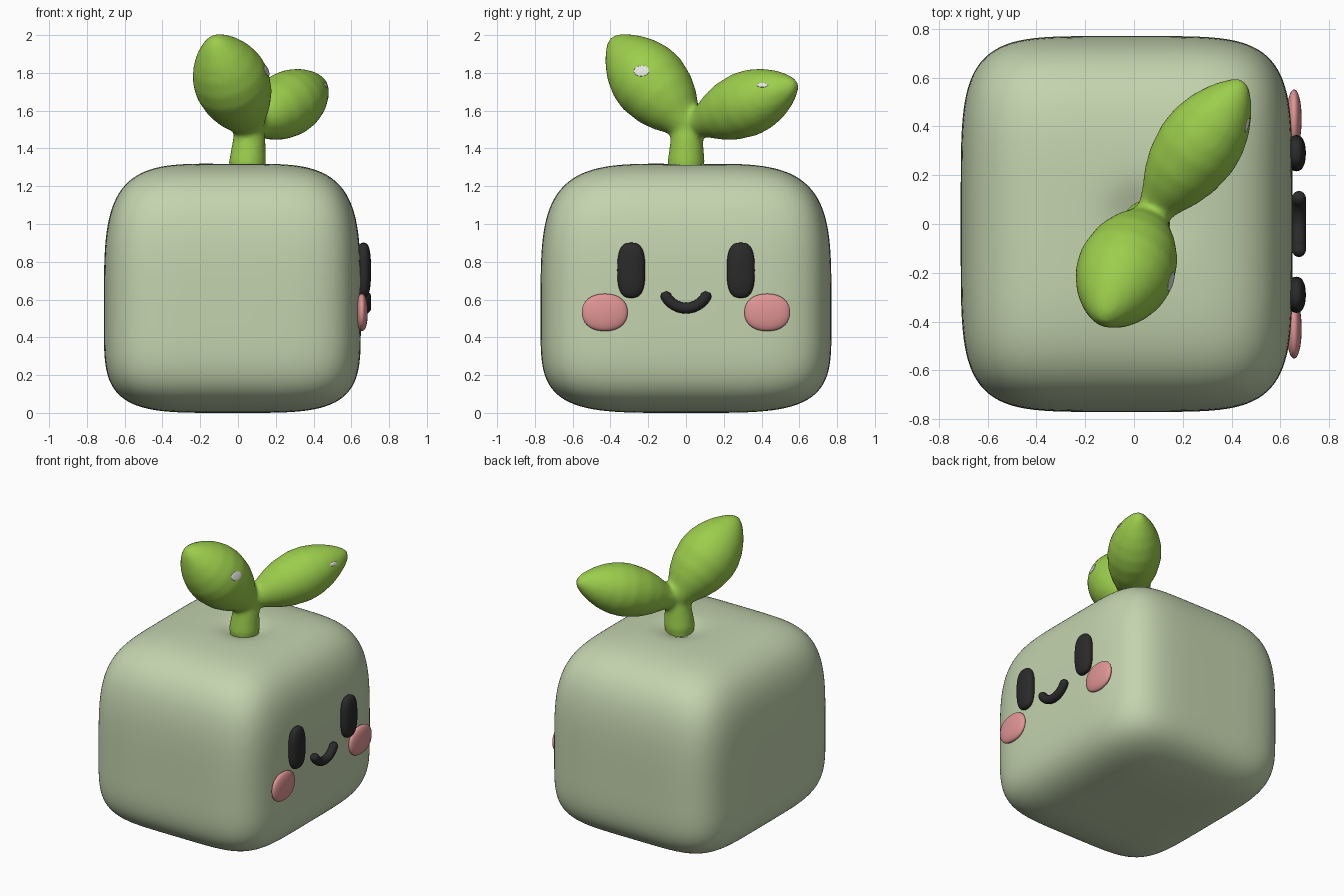
import bpy, bmesh, math
from mathutils import Vector, Matrix
from mathutils.bvhtree import BVHTree

if "Cube" in bpy.data.objects:
    bpy.data.objects.remove(bpy.data.objects["Cube"])


def material(name, rgb):
    m = bpy.data.materials.new(name)
    lin = [((c / 255 + 0.055) / 1.055) ** 2.4 for c in rgb]
    m.diffuse_color = (*lin, 1)
    m.use_nodes = True
    m.node_tree.nodes["Principled BSDF"].inputs["Base Color"].default_value = m.diffuse_color
    return m


SAGE = material("sage green", (195, 211, 174))
LEAF = material("leaf green", (156, 206, 76))
BLACK = material("soft black", (42, 42, 42))
PINK = material("blush pink", (225, 149, 149))
WHITE = material("highlight white", (225, 228, 222))


def make_object(name, bm, mat):
    bmesh.ops.recalc_face_normals(bm, faces=bm.faces)
    for f in bm.faces:
        f.smooth = True
    me = bpy.data.meshes.new(name)
    bm.to_mesh(me)
    bm.free()
    me.materials.append(mat)
    ob = bpy.data.objects.new(name, me)
    bpy.context.collection.objects.link(ob)
    return ob


def blob(cuts, half, n, m, half_low=None):
    """Superellipsoid: n rounds the plan, m rounds the height."""
    bm = bmesh.new()
    bmesh.ops.create_cube(bm, size=2)
    bmesh.ops.subdivide_edges(bm, edges=bm.edges[:], cuts=cuts, use_grid_fill=True)
    for v in bm.verts:
        x, y, z = v.co
        h = (abs(x) ** n + abs(y) ** n) ** (1 / n)
        r = (h ** m + abs(z) ** m) ** (1 / m)
        hz = half_low if half_low and z < 0 else half[2]
        v.co = Vector((x * half[0], y * half[1], z * hz)) / r
    return bm


def tube(bm, points, radii, sides=32):
    """Round sweep along a path with a radius at each point."""
    pts = [Vector(p) for p in points]
    rings = []
    for i, (p, r) in enumerate(zip(pts, radii)):
        tan = (pts[min(i + 1, len(pts) - 1)] - pts[max(i - 1, 0)]).normalized()
        rot = tan.to_track_quat('Z', 'Y')
        rings.append([bm.verts.new(p + rot @ Vector((r * math.cos(a), r * math.sin(a), 0)))
                      for a in (2 * math.pi * k / sides for k in range(sides))])
    for a, b in zip(rings, rings[1:]):
        for k in range(sides):
            j = (k + 1) % sides
            bm.faces.new((a[k], a[j], b[j], b[k]))
    bm.faces.new(rings[0])
    bm.faces.new(rings[-1])


# Body: soft block, with a dimple round the stem
bm = blob(41, (0.68, 0.77, 0.82), 5, 4.2, 0.5)
for v in bm.verts:
    v.co += Vector((-0.03, 0, 0.5))
    if v.co.z > 1.1:
        d = math.hypot(v.co.x - 0.03, v.co.y - 0.02)
        v.co.z -= 0.055 * math.exp(-(d / 0.12) ** 2)
make_object("body", bm, SAGE)

# Sprout: stem and two plump leaves, fused and softened
LEAF_PROFILE = [(0, .07), (.12, .112), (.22, .152), (.34, .185), (.5, .203), (.62, .195),
                (.74, .167), (.84, .128), (.92, .085), (.97, .05), (1, .015)]


def leaf(bm, base, tip, fat):
    base, tip = Vector(base), Vector(tip)
    tube(bm, [base.lerp(tip, t) for t, r in LEAF_PROFILE], [r * fat for t, r in LEAF_PROFILE])


bm = bmesh.new()
tube(bm, [(.05, 0, 1.2), (.05, 0, 1.32), (.06, .005, 1.46), (.065, .01, 1.6)],
     [.105, .1, .085, .06])
leaf(bm, (.07, .03, 1.5), (-.13, -.395, 1.985), 1.0)
leaf(bm, (.07, .04, 1.52), (.45, .585, 1.745), 0.86)
sprout = make_object("sprout", bm, LEAF)
rm = sprout.modifiers.new("fuse", 'REMESH')
rm.mode = 'VOXEL'
rm.voxel_size = 0.016
rm.use_smooth_shade = True
sm = sprout.modifiers.new("soften", 'SMOOTH')
sm.factor = 0.5
sm.iterations = 8

# Leaf highlights: thin ovals laid on the leaf surface
deps = bpy.context.evaluated_depsgraph_get()
tree = BVHTree.FromObject(sprout, deps)
for name, y, z, a, b in (("large_leaf_highlight", -.235, 1.81, .042, .03),
                         ("small_leaf_highlight", .405, 1.735, .03, .013)):
    hit, normal, _, _ = tree.ray_cast(Vector((2, y, z)), Vector((-1, 0, 0)))
    if hit is None:
        continue
    side = Vector((0, 0, 1)).cross(normal).normalized()
    up = normal.cross(side)
    bm = blob(7, (.0045, a, b), 2, 2)
    rot = Matrix((normal, side, up)).transposed()
    for v in bm.verts:
        v.co = hit + normal * .001 + rot @ v.co
    make_object(name, bm, WHITE)

# Eyes and cheeks, mirrored across y
for label, s in (("left", -1), ("right", 1)):
    for part, loc, half, n, m, mat in (
            ("eye", (.665, .29, .755), (.039, .074, .146), 2.3, 2.8, BLACK),
            ("cheek", (.656, .43, .532), (.031, .121, .099), 2.1, 2.2, PINK)):
        bm = blob(11, half, n, m)
        bmesh.ops.translate(bm, verts=bm.verts, vec=(loc[0], loc[1] * s, loc[2]))
        make_object(f"{label}_{part}", bm, mat)

# Mouth: smiling arc with rounded ends
R, SPAN, TUBE = .122, math.radians(60), .029
pts, radii = [], []
STEPS = 24
cap = math.asin(TUBE / R)
for i in range(STEPS + 1):
    ang = -(SPAN + cap * .9) + 2 * (SPAN + cap * .9) * i / STEPS
    over = max(0, abs(ang) - SPAN) / cap
    pts.append((.676, R * math.sin(ang), .677 - R * math.cos(ang)))
    radii.append(TUBE * math.sqrt(max(.02, 1 - over ** 2)))
bm = bmesh.new()
tube(bm, pts, radii, 16)
make_object("mouth", bm, BLACK)
